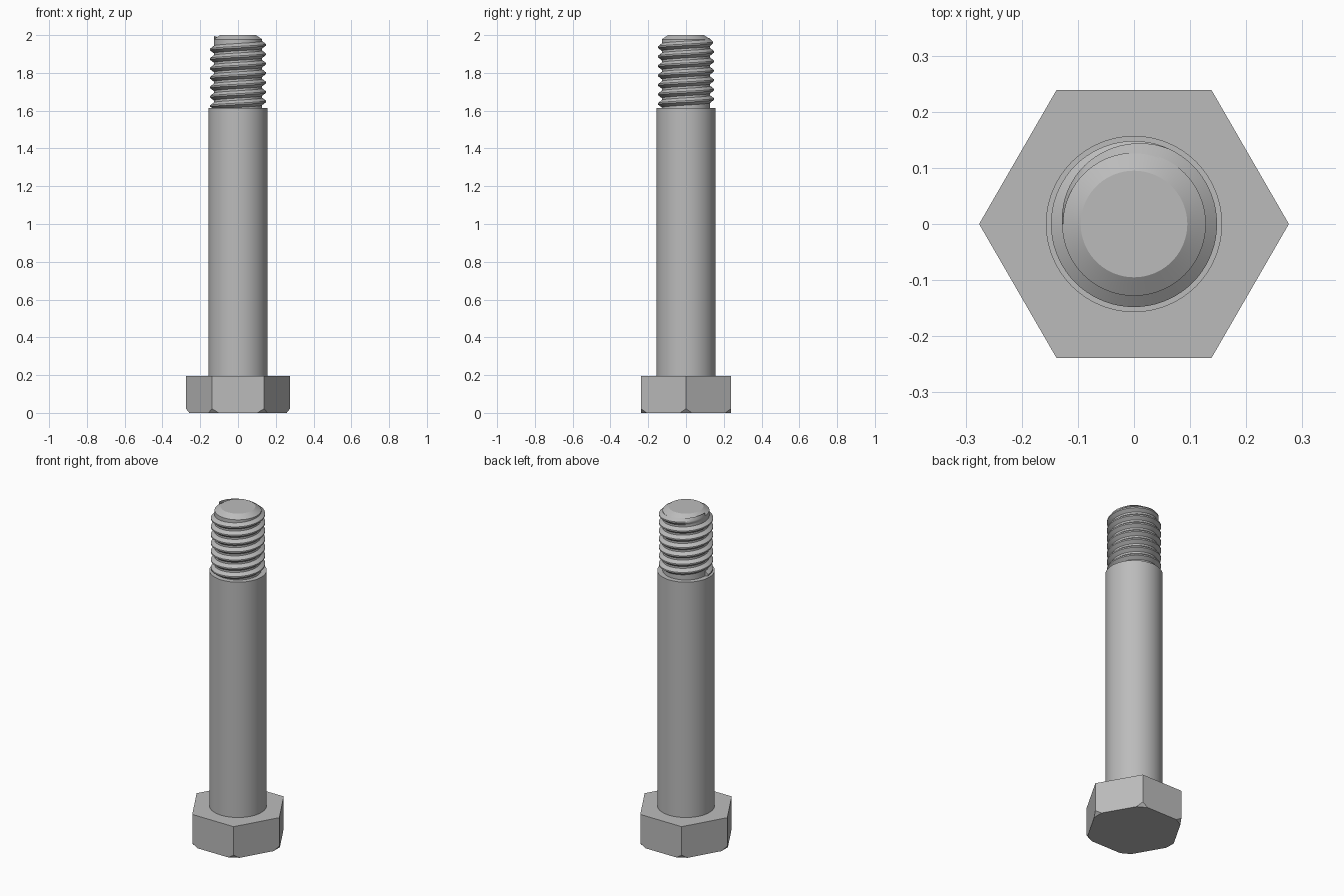
import bpy, bmesh, math
from mathutils import Vector

if "Cube" in bpy.data.objects:
    bpy.data.objects.remove(bpy.data.objects["Cube"])

GREY = (0.5, 0.5, 0.5, 1)
steel = bpy.data.materials.new("grey steel")
steel.use_nodes = True
steel.diffuse_color = GREY
steel.node_tree.nodes["Principled BSDF"].inputs["Base Color"].default_value = GREY

HEAD_TOP, SHANK_TOP, TOP = 0.195, 1.615, 2.0
HEAD_R, SHANK_R, CORE_R, CREST_R = 0.276, 0.157, 0.128, 0.148
PITCH, SEGMENTS = 0.05, 96


def finish(name, bm, smooth=True):
    bmesh.ops.recalc_face_normals(bm, faces=bm.faces)
    mesh = bpy.data.meshes.new(name)
    bm.to_mesh(mesh)
    bm.free()
    mesh.materials.append(steel)
    obj = bpy.data.objects.new(name, mesh)
    bpy.context.collection.objects.link(obj)
    if smooth:
        bpy.ops.object.select_all(action='DESELECT')
        obj.select_set(True)
        bpy.context.view_layer.objects.active = obj
        bpy.ops.object.shade_smooth_by_angle(angle=math.radians(30))
    return obj


def lathe(name, profile):
    """Turn (radius, height) points into a capped solid."""
    bm = bmesh.new()
    rings = [[bm.verts.new((r * math.cos(a), r * math.sin(a), z))
              for a in (math.tau * i / SEGMENTS for i in range(SEGMENTS))]
             for r, z in profile]
    for low, high in zip(rings, rings[1:]):
        for i in range(SEGMENTS):
            j = (i + 1) % SEGMENTS
            bm.faces.new((low[i], low[j], high[j], high[i]))
    bm.faces.new(rings[0])
    bm.faces.new(rings[-1])
    return finish(name, bm)


# Hexagonal head, with the lower corners cut off
bm = bmesh.new()
base = [bm.verts.new((HEAD_R * math.cos(math.tau * i / 6),
                      HEAD_R * math.sin(math.tau * i / 6), 0)) for i in range(6)]
face = bm.faces.new(base)
raised = bmesh.ops.extrude_face_region(bm, geom=[face])["geom"]
bmesh.ops.translate(bm, vec=(0, 0, HEAD_TOP),
                    verts=[v for v in raised if isinstance(v, bmesh.types.BMVert)])
for i in range(6):
    out = Vector((math.cos(math.tau * i / 6), math.sin(math.tau * i / 6), 0))
    cut = bmesh.ops.bisect_plane(bm, geom=bm.verts[:] + bm.edges[:] + bm.faces[:],
                                 plane_co=out * (HEAD_R - 0.018),
                                 plane_no=out - Vector((0, 0, 0.8)), clear_outer=True)
    rim = [e for e in cut["geom_cut"] if isinstance(e, bmesh.types.BMEdge)]
    bmesh.ops.contextual_create(bm, geom=rim)
finish("hex_head", bm, smooth=False)

# Plain shank, then the threaded core with its chamfered tip
lathe("shank", [(SHANK_R, HEAD_TOP), (SHANK_R, SHANK_TOP)])
lathe("thread_core", [(CORE_R, SHANK_TOP), (CORE_R, TOP - 0.022), (0.095, TOP)])

# Right-handed thread ridge that runs out at the upper end
bm = bmesh.new()
per_turn, turns = 72, 7
total = per_turn * turns
end_angle = math.pi
sections = []
for k in range(total + 1):
    a = end_angle - math.tau * (total - k) / per_turn
    z = SHANK_TOP + 0.375 * PITCH + PITCH * k / per_turn - 0.01
    grow = min(1, (total - k) / (per_turn * 0.32))
    crest = CORE_R + (CREST_R - CORE_R) * grow
    section = []
    for r, dz in ((CORE_R - 0.002, -0.021), (crest, -0.004),
                  (crest, 0.004), (CORE_R - 0.002, 0.021)):
        height = max(z + dz, SHANK_TOP - 0.005)
        section.append(bm.verts.new((r * math.cos(a), r * math.sin(a), height)))
    sections.append(section)
for s, t in zip(sections, sections[1:]):
    for i in range(4):
        j = (i + 1) % 4
        bm.faces.new((s[i], s[j], t[j], t[i]))
bm.faces.new(sections[0])
bm.faces.new(sections[-1])
finish("thread", bm)
